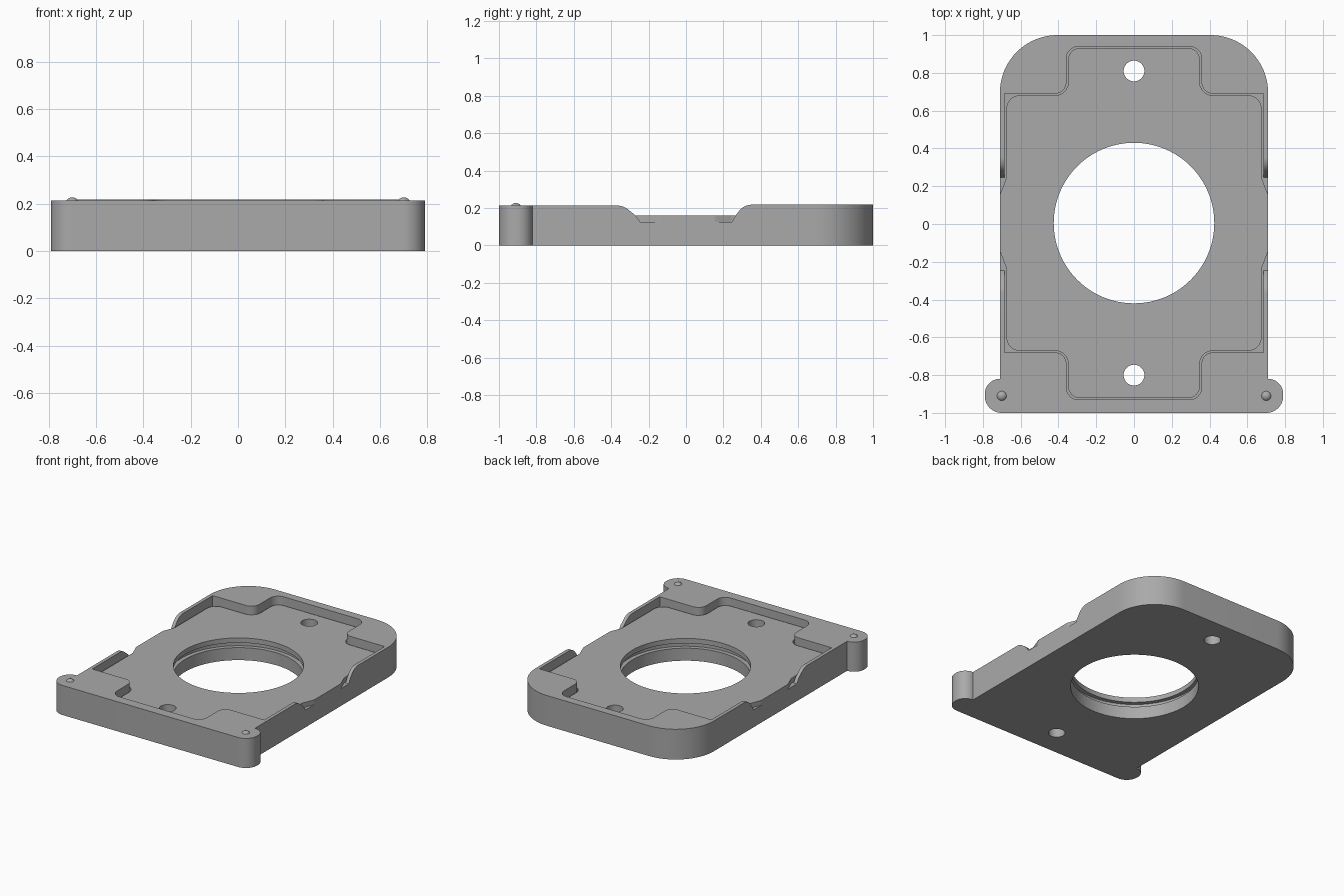
import bpy, bmesh, math
from mathutils import Vector

if "Cube" in bpy.data.objects:
    bpy.data.objects.remove(bpy.data.objects["Cube"])

grey = bpy.data.materials.new("mid grey")
grey.diffuse_color = (0.4, 0.4, 0.4, 1)
grey.use_nodes = True
grey.node_tree.nodes["Principled BSDF"].inputs["Base Color"].default_value = grey.diffuse_color


def fillet(corners, steps=12):
    """Closed outline from (x, y, radius) corners; radius 0 stays sharp."""
    out = []
    n = len(corners)
    for i, (x, y, r) in enumerate(corners):
        p = Vector((x, y))
        if r == 0:
            out.append(p)
            continue
        a = (Vector(corners[i - 1][:2]) - p).normalized()
        b = (Vector(corners[(i + 1) % n][:2]) - p).normalized()
        half = a.angle(b) / 2
        centre = p + (a + b).normalized() * (r / math.sin(half))
        start = p + a * (r / math.tan(half)) - centre
        end = p + b * (r / math.tan(half)) - centre
        sweep = end.angle_signed(start)
        for k in range(steps + 1):
            t = sweep * k / steps
            c, s = math.cos(t), math.sin(t)
            out.append(centre + Vector((start.x * c - start.y * s,
                                        start.x * s + start.y * c)))
    return out


def mirrored(half):
    """Complete a right-hand half outline by mirroring across x = 0."""
    return half + [(-x, y, r) for x, y, r in reversed(half)]


def prism(name, outline, lo, hi, along_x=False):
    bm = bmesh.new()
    ring = [bm.verts.new((lo, u, v) if along_x else (u, v, lo)) for u, v in outline]
    face = bm.faces.new(ring)
    ext = bmesh.ops.extrude_face_region(bm, geom=[face])
    move = (hi - lo, 0, 0) if along_x else (0, 0, hi - lo)
    bmesh.ops.translate(bm, vec=move,
                        verts=[g for g in ext["geom"] if isinstance(g, bmesh.types.BMVert)])
    bmesh.ops.remove_doubles(bm, verts=bm.verts, dist=1e-5)
    bmesh.ops.recalc_face_normals(bm, faces=bm.faces)
    mesh = bpy.data.meshes.new(name)
    bm.to_mesh(mesh)
    bm.free()
    mesh.materials.append(grey)
    ob = bpy.data.objects.new(name, mesh)
    bpy.context.collection.objects.link(ob)
    return ob


def circle(x, y, r, n):
    return [(x + r * math.cos(2 * math.pi * k / n),
             y + r * math.sin(2 * math.pi * k / n)) for k in range(n)]


def activate(ob):
    bpy.ops.object.select_all(action='DESELECT')
    ob.select_set(True)
    bpy.context.view_layer.objects.active = ob


def cut(ob, cutter):
    mod = ob.modifiers.new("cut", 'BOOLEAN')
    mod.operation = 'DIFFERENCE'
    mod.solver = 'EXACT'
    mod.object = cutter
    activate(ob)
    bpy.ops.object.modifier_apply(modifier=mod.name)
    bpy.data.objects.remove(cutter)


MID = 0.005          # centre line of the pocket and opening
LEDGE, FLOOR, TOP = 0.125, 0.16, 0.218

# Main frame with round back corners and two front ears
frame = prism("frame", fillet(mirrored([
    (0.79, -1, 0.09), (0.79, -0.82, 0.08), (0.71, -0.82, 0),
    (0.71, 1, 0.305)]), 20), 0, TOP)

# Side notches, and the slightly lower front rim
cut(frame, prism("notch_cutter", fillet([
    (-1.1, 0.213, 0), (-0.335, 0.213, 0.09), (-0.27, FLOOR, 0), (-0.245, LEDGE, 0),
    (0.245, LEDGE, 0), (0.265, FLOOR, 0), (0.31, TOP, 0.09),
    (0.45, TOP, 0), (0.45, 0.4, 0), (-1.1, 0.4, 0)]), -1, 1, True))

# Cross-shaped pocket
cut(frame, prism("pocket_cutter", fillet(mirrored([
    (0.358, MID - 0.935, 0.065), (0.358, MID - 0.685, 0.06), (0.685, MID - 0.685, 0),
    (0.685, MID + 0.685, 0), (0.358, MID + 0.685, 0.06), (0.358, MID + 0.935, 0.065)])),
    LEDGE, 0.4))

# Raised floor plate with a bulge towards each side notch
plate = prism("floor_plate", fillet(mirrored([
    (0.348, MID - 0.926, 0.06), (0.348, MID - 0.676, 0.07), (0.675, MID - 0.676, 0.07),
    (0.675, MID - 0.24, 0.06), (0.71, MID - 0.15, 0.05),
    (0.71, MID + 0.15, 0.05), (0.675, MID + 0.24, 0.06),
    (0.675, MID + 0.676, 0.07), (0.348, MID + 0.676, 0.07), (0.348, MID + 0.926, 0.06)])),
    LEDGE, FLOOR)

# Round opening and two screw holes through both parts
for ob in (frame, plate):
    cut(ob, prism("opening_cutter", circle(0, MID, 0.425, 96), -0.1, 0.4))
    for side in (-1, 1):
        cut(ob, prism("hole_cutter", circle(0, MID + side * 0.805, 0.055, 32), -0.1, 0.4))

# Groove inside the opening, under the plate
cut(frame, prism("groove_cutter", circle(0, MID, 0.455, 96), 0.09, 0.3))

for ob in (frame, plate):
    activate(ob)
    bpy.ops.object.shade_smooth_by_angle(angle=math.radians(25))

# Small domed pins on the ears
for side, label in ((-1, "left"), (1, "right")):
    bpy.ops.mesh.primitive_uv_sphere_add(segments=24, ring_count=12, radius=0.03,
                                         location=(side * 0.70, -0.91, 0.197))
    pin = bpy.context.object
    pin.name = label + "_pin"
    pin.data.materials.append(grey)
    bpy.ops.object.shade_smooth()
